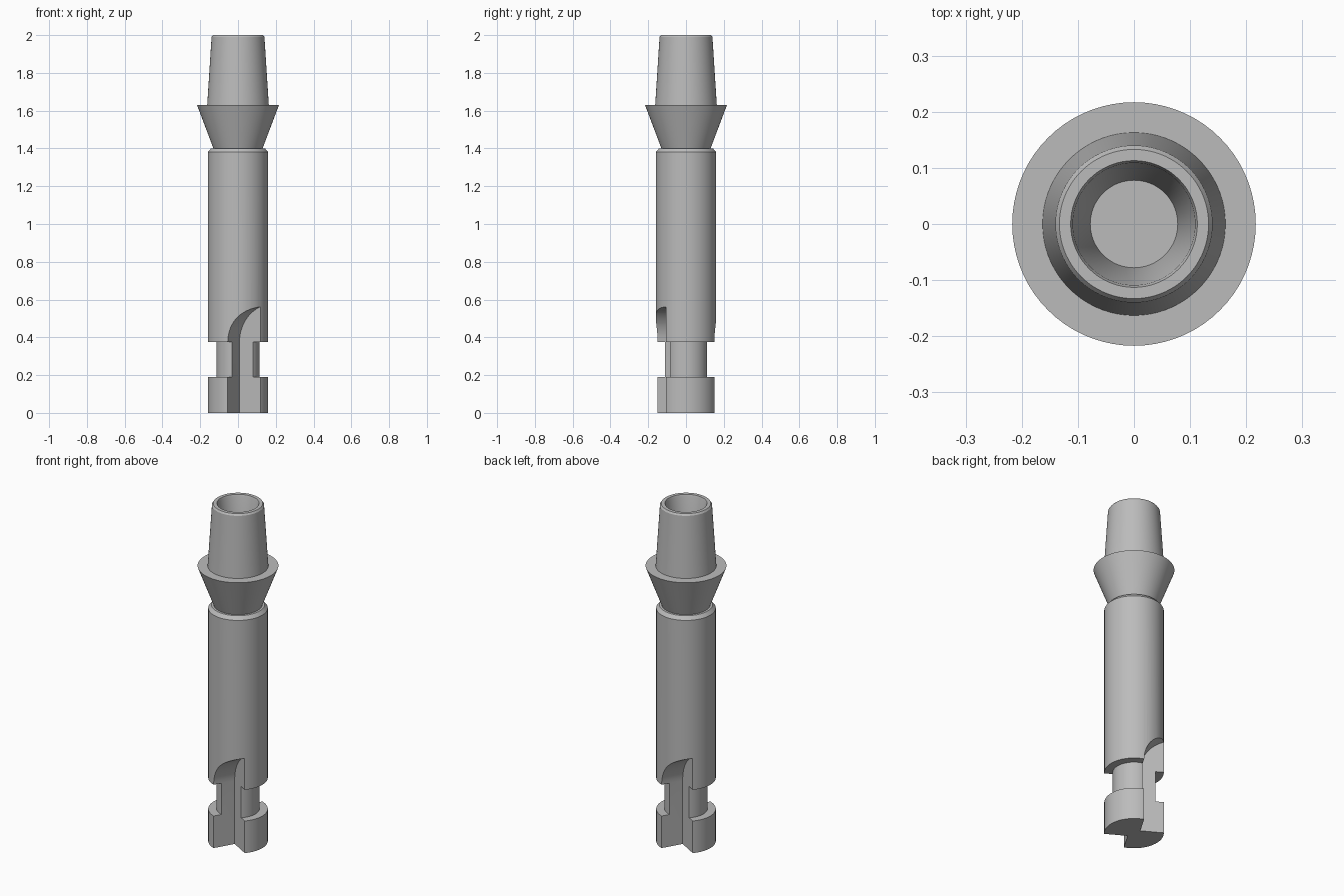
import bpy, bmesh, math
from mathutils import Matrix

cube = bpy.data.objects.get("Cube")
if cube:
    bpy.data.objects.remove(cube)

steel = bpy.data.materials.new("grey_steel")
steel.use_nodes = True
colour = (0.5, 0.5, 0.5, 1)
steel.diffuse_color = colour
steel.node_tree.nodes["Principled BSDF"].inputs["Base Color"].default_value = colour


def make_object(name, bm):
    bmesh.ops.recalc_face_normals(bm, faces=bm.faces)
    mesh = bpy.data.meshes.new(name)
    bm.to_mesh(mesh)
    bm.free()
    obj = bpy.data.objects.new(name, mesh)
    bpy.context.collection.objects.link(obj)
    mesh.materials.append(steel)
    return obj


def smooth(obj):
    bpy.ops.object.select_all(action='DESELECT')
    obj.select_set(True)
    bpy.context.view_layer.objects.active = obj
    bpy.ops.object.shade_smooth_by_angle(angle=math.radians(25))


def lathe(name, profile, steps=72):
    """Turn a (radius, height) profile around the z axis."""
    bm = bmesh.new()
    verts = [bm.verts.new((r, 0, z)) for r, z in profile]
    edges = [bm.edges.new(pair) for pair in zip(verts, verts[1:])]
    bmesh.ops.spin(bm, geom=verts + edges, cent=(0, 0, 0), axis=(0, 0, 1),
                   angle=math.tau, steps=steps, use_duplicate=False)
    bmesh.ops.remove_doubles(bm, verts=bm.verts, dist=1e-5)
    return make_object(name, bm)


def notch_cutter(turn):
    """Right-angled notch whose upper end curves outwards."""
    wall, depth, radius, spring = 0.028, 0.033, 0.2, 0.375
    profile = [(0.4, -0.1), (wall, -0.1)]
    for i in range(17):
        a = math.pi / 2 * i / 16
        profile.append((wall + radius * (1 - math.cos(a)), spring + radius * math.sin(a)))
    profile.append((0.4, spring + radius))
    bm = bmesh.new()
    face = bm.faces.new([bm.verts.new((x, -depth, z)) for x, z in profile])
    new = bmesh.ops.extrude_face_region(bm, geom=[face])["geom"]
    moved = [v for v in new if isinstance(v, bmesh.types.BMVert)]
    bmesh.ops.translate(bm, verts=moved, vec=(0, -0.3, 0))
    bm.transform(Matrix.Rotation(math.radians(turn), 4, 'Z'))
    cutter = make_object("notch_cutter", bm)
    cutter.hide_render = True
    return cutter


# Shank with foot, narrow neck and chamfered shoulder
shank = lathe("shank", [(0, 0), (0.16, 0), (0.16, 0.19), (0.115, 0.19), (0.115, 0.375),
                        (0.16, 0.375), (0.16, 1.38), (0.143, 1.4), (0, 1.4)])

# Two opposite notches through the foot, neck and lower shank
cutters = [notch_cutter(turn) for turn in (-30, 150)]
for cutter in cutters:
    mod = shank.modifiers.new("notch", 'BOOLEAN')
    mod.operation = 'DIFFERENCE'
    mod.solver = 'EXACT'
    mod.object = cutter
bpy.context.view_layer.objects.active = shank
for mod in list(shank.modifiers):
    bpy.ops.object.modifier_apply(modifier=mod.name)
for cutter in cutters:
    bpy.data.objects.remove(cutter)

# Flared collar
collar = lathe("collar", [(0.13, 1.4), (0.217, 1.63), (0.163, 1.63)])

# Tapered hollow tip with a conical bore
tip = lathe("tapered_tip", [(0.163, 1.63), (0.14, 1.99), (0.133, 2.0), (0.113, 2.0),
                            (0.109, 1.99), (0.078, 1.68), (0, 1.68)])

for part in (shank, collar, tip):
    smooth(part)
